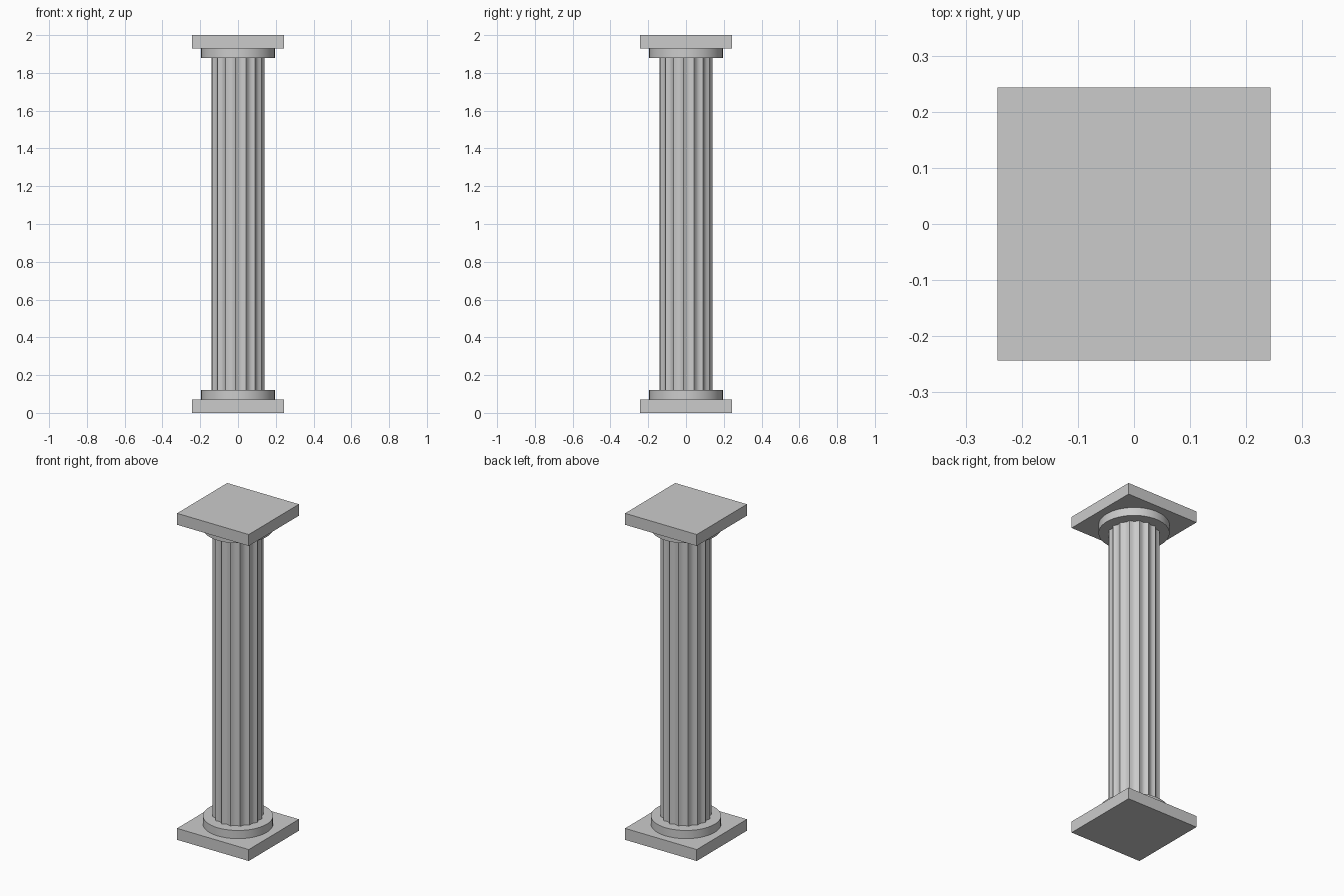
import bpy, bmesh, math

if "Cube" in bpy.data.objects:
    bpy.data.objects.remove(bpy.data.objects["Cube"])


def prism(name, points, z0, z1, smooth=None):
    """Extrude a closed outline from z0 to z1."""
    bm = bmesh.new()
    face = bm.faces.new([bm.verts.new((x, y, z0)) for x, y in points])
    top = bmesh.ops.extrude_face_region(bm, geom=[face])
    moved = [g for g in top["geom"] if isinstance(g, bmesh.types.BMVert)]
    bmesh.ops.translate(bm, verts=moved, vec=(0, 0, z1 - z0))
    bmesh.ops.recalc_face_normals(bm, faces=bm.faces[:])
    mesh = bpy.data.meshes.new(name)
    bm.to_mesh(mesh)
    bm.free()
    obj = bpy.data.objects.new(name, mesh)
    bpy.context.collection.objects.link(obj)
    if smooth:
        bpy.ops.object.select_all(action="DESELECT")
        obj.select_set(True)
        bpy.context.view_layer.objects.active = obj
        bpy.ops.object.shade_smooth_by_angle(angle=math.radians(smooth))
    return obj


def ring(count, radius, phase=0.0):
    """Outline whose radius is a function of the step number."""
    return [(radius(i) * math.cos(phase + math.tau * i / count),
             radius(i) * math.sin(phase + math.tau * i / count)) for i in range(count)]


H = 0.243
square = [(-H, -H), (H, -H), (H, H), (-H, H)]
circle = ring(48, lambda i: 0.195)

# Base: square plinth and round torus block
prism("base_plinth", square, 0.0, 0.07)
prism("base_disc", circle, 0.07, 0.12, smooth=30)

# Fluted shaft: concave scallops meeting at narrow ridges
FLUTES, STEPS = 16, 6
R, DEPTH = 0.141, 0.012
flutes = ring(FLUTES * STEPS,
              lambda i: R - DEPTH * math.sin(math.pi * (i % STEPS) / STEPS),
              phase=math.radians(-5))
prism("fluted_shaft", flutes, 0.12, 1.88, smooth=40)

# Capital: round block and square slab
prism("capital_disc", circle, 1.88, 1.93, smooth=30)
prism("capital_slab", square, 1.93, 2.0)
